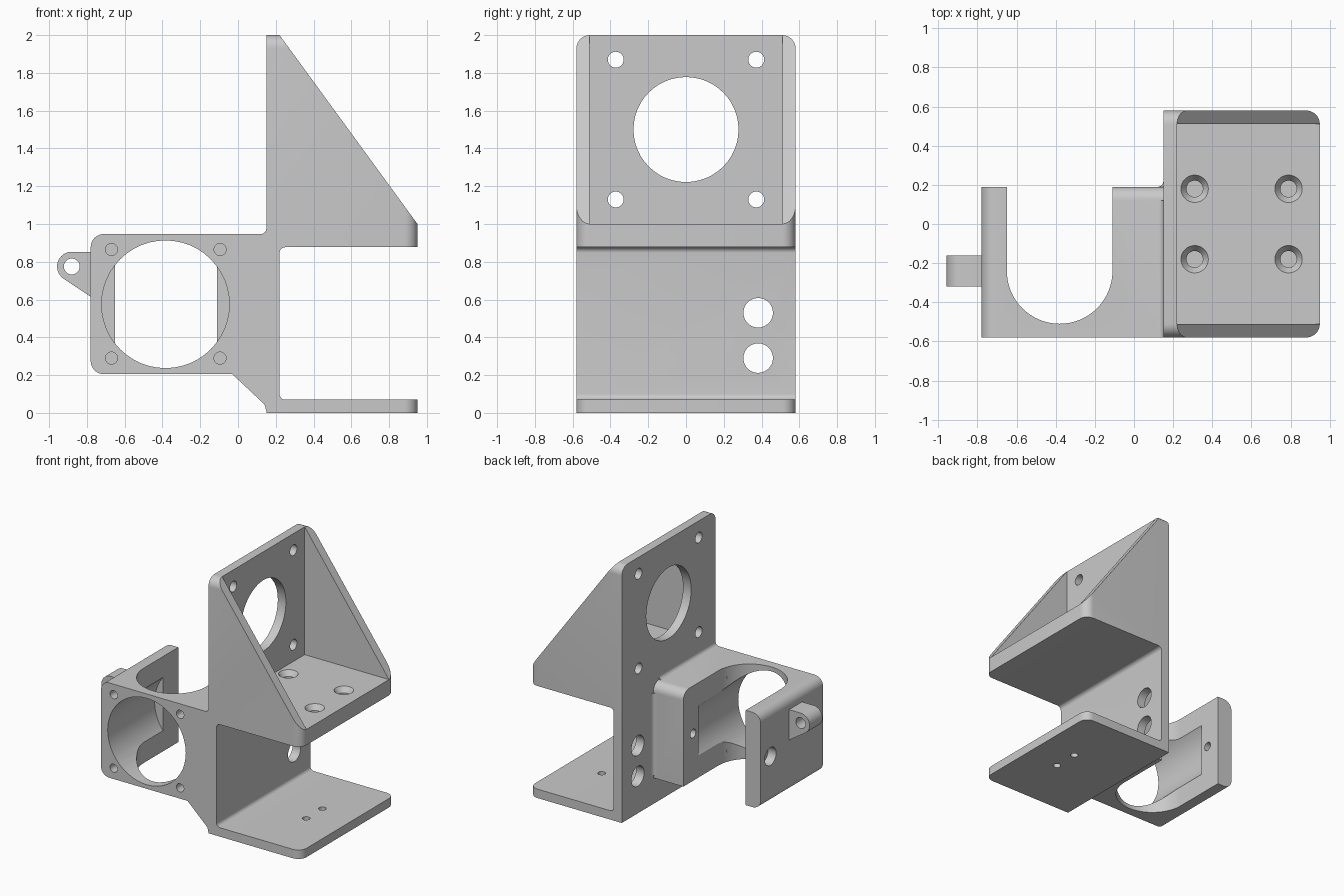
import bpy, bmesh, math
from mathutils import Vector

cube = bpy.data.objects.get("Cube")
if cube:
    bpy.data.objects.remove(cube, do_unlink=True)

grey = bpy.data.materials.new("light_grey")
grey.use_nodes = True
colour = (0.59, 0.59, 0.59, 1)
grey.diffuse_color = colour
grey.node_tree.nodes["Principled BSDF"].inputs["Base Color"].default_value = colour


def rounded(corners, steps=8):
    """Outline from (u, v, radius) corners, with arcs at rounded ones."""
    out = []
    for i, c in enumerate(corners):
        p = Vector(c[:2])
        if len(c) < 3:
            out.append(p)
            continue
        a = (Vector(corners[i - 1][:2]) - p).normalized()
        b = (Vector(corners[(i + 1) % len(corners)][:2]) - p).normalized()
        half = a.angle(b) / 2
        centre = p + (a + b).normalized() * c[2] / math.sin(half)
        reach = c[2] / math.tan(half)
        start = (p + a * reach - centre).normalized()
        end = (p + b * reach - centre).normalized()
        out += [centre + start.slerp(end, k / steps) * c[2] for k in range(steps + 1)]
    return out


def circle(u, v, r, n=48):
    return [Vector((u + r * math.cos(t * math.tau / n), v + r * math.sin(t * math.tau / n)))
            for t in range(n)]


def place(p, axis, w):
    return {"x": (w, p[0], p[1]), "y": (p[0], w, p[1]), "z": (p[0], p[1], w)}[axis]


def loft(name, axis, sections):
    """Solid through matching outlines, each at its own distance on the axis."""
    bm = bmesh.new()
    rings = [[bm.verts.new(place(p, axis, w)) for p in pts] for w, pts in sections]
    n = len(rings[0])
    for lo, hi in zip(rings, rings[1:]):
        for i in range(n):
            j = (i + 1) % n
            bm.faces.new((lo[i], lo[j], hi[j], hi[i]))
    bm.faces.new(rings[0])
    bm.faces.new(rings[-1])
    bmesh.ops.recalc_face_normals(bm, faces=bm.faces)
    mesh = bpy.data.meshes.new(name)
    bm.to_mesh(mesh)
    bm.free()
    obj = bpy.data.objects.new(name, mesh)
    mesh.materials.append(grey)
    bpy.context.collection.objects.link(obj)
    return obj


def prism(name, axis, pts, a, b):
    return loft(name, axis, [(a, pts), (b, pts)])


def combine(target, tool, operation="DIFFERENCE"):
    mod = target.modifiers.new("combine", "BOOLEAN")
    mod.operation, mod.solver, mod.object = operation, "EXACT", tool
    bpy.context.view_layer.objects.active = target
    bpy.ops.object.modifier_apply(modifier=mod.name)
    bpy.data.objects.remove(tool, do_unlink=True)


def drill(target, axis, u, v, r, a, b):
    combine(target, prism("drill", axis, circle(u, v, r), a, b))


def box(u0, u1, v0, v1):
    return [(u0, v0), (u1, v0), (u1, v1), (u0, v1)]


# Frame: back wall, two shelves and sloping side webs
W = 0.58
frame = prism("bracket", "y", rounded([
    (0.15, 0), (0.95, 0), (0.95, 0.07), (0.22, 0.07, 0.03), (0.22, 0.877, 0.03),
    (0.95, 0.877), (0.95, 1), (0.22, 2), (0.15, 2)]), -W, W)
combine(frame, prism("pocket", "y", box(0.22, 1.2, 1, 2.2), -0.51, 0.51))

# Rounded outer corners
combine(frame, prism("plan_outline", "z", rounded([
    (0, -W), (0.95, -W, 0.07), (0.95, W, 0.07), (0, W)]), -1, 3), "INTERSECT")
combine(frame, prism("end_outline", "x", rounded([
    (-W, -1), (W, -1), (W, 2, 0.07), (-W, 2, 0.07)]), -1, 2), "INTERSECT")

# Wall holes
drill(frame, "x", 0, 1.5, 0.278, 0, 0.4)
for y in (-0.372, 0.372):
    for z in (1.13, 1.87):
        drill(frame, "x", y, z, 0.042, 0, 0.4)
for z in (0.29, 0.53):
    drill(frame, "x", 0.382, z, 0.078, 0, 0.4)

# Countersunk blind holes in the upper shelf
for x in (0.31, 0.79):
    for y in (-0.18, 0.18):
        combine(frame, loft("countersink", "z", [
            (0.91, circle(x, y, 0.042)), (0.96, circle(x, y, 0.042)),
            (1.0, circle(x, y, 0.07)), (1.02, circle(x, y, 0.07))]))

# Lower shelf screw holes
for y in (-0.1, 0.1):
    drill(frame, "z", 0.66, y, 0.028, -0.1, 0.2)

# Housing block with a back corner rounded beside the wall
BACK, TOP, BASE = 0.19, 0.947, 0.205
housing = prism("housing", "y", rounded([
    (-0.78, BASE, 0.07), (0.18, BASE), (0.18, 1.05), (0.15, 1.05),
    (0.15, TOP, 0.03), (-0.78, TOP, 0.07)]), -W, BACK)
edge = [(BACK - 0.07 + 0.07 * math.sin(t * math.pi / 16),
         TOP - 0.07 + 0.07 * math.cos(t * math.pi / 16)) for t in range(9)]
combine(housing, prism("edge_round", "x", edge + [(0.3, 0.877), (0.3, 1.1), (0.12, 1.1)],
                       -0.3, 0.15))

# U-shaped slot, front bore and mounting holes
slot = [(-0.38 + 0.27 * math.cos(a), -0.24 + 0.27 * math.sin(a))
        for a in (math.pi + k * math.pi / 32 for k in range(33))]
combine(housing, prism("slot", "z", slot + [(-0.11, 0.5), (-0.65, 0.5)], 0, 1.3))
drill(housing, "y", -0.384, 0.575, 0.338, -0.8, 0.0)
for x in (-0.67, -0.095):
    for z in (0.29, 0.865):
        drill(housing, "y", x, z, 0.032, -0.8, -0.33)

# Clamp screw hole across both arms, with a wider head seat
drill(housing, "x", 0.07, 0.575, 0.034, -1, 0.05)
drill(housing, "x", 0.07, 0.575, 0.07, -1, -0.71)

# Side lug
arc = [(-0.88 + 0.078 * math.cos(a), 0.775 + 0.078 * math.sin(a))
       for a in (math.radians(90 + 147 * k / 16) for k in range(17))]
lug = prism("lug", "y", arc + [(-0.78, 0.615), (-0.74, 0.615), (-0.74, 0.853)], -0.32, -0.16)
drill(lug, "y", -0.88, 0.775, 0.042, -0.5, 0)
combine(housing, lug, "UNION")

# Join housing, small corner fillet and lower brace to the frame
combine(frame, housing, "UNION")
combine(frame, prism("fillet", "z", rounded([
    (0.11, 0.17), (0.18, 0.17), (0.18, 0.23), (0.15, 0.23), (0.15, BACK, 0.03), (0.11, BACK)]),
    0.23, 0.87), "UNION")
combine(frame, prism("brace", "y", rounded([
    (-0.03, BASE), (0.14, 0.045), (0.15, 0.01), (0.18, 0.01), (0.18, 0.3),
    (-0.03, 0.3)]), -W, -0.3), "UNION")

# Smooth the curved faces, keep the edges crisp
bpy.ops.object.select_all(action="DESELECT")
frame.select_set(True)
bpy.context.view_layer.objects.active = frame
bpy.ops.object.shade_smooth_by_angle(angle=math.radians(30))
